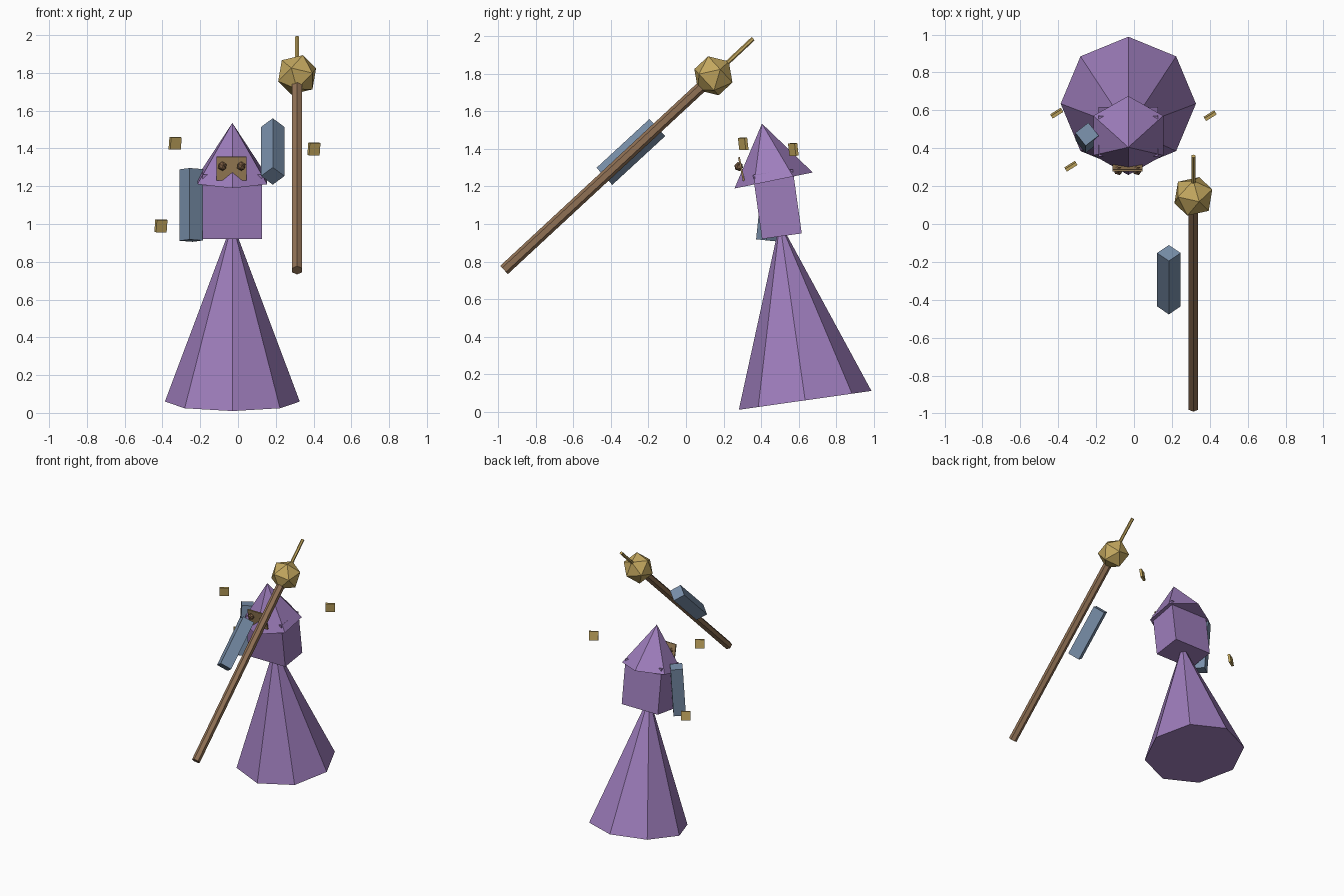
import bpy
import math
from mathutils import Vector, Matrix

cube = bpy.data.objects.get("Cube")
if cube:
    bpy.data.objects.remove(cube, do_unlink=True)


def material(name, color):
    m = bpy.data.materials.new(name)
    m.use_nodes = True
    m.diffuse_color = (*color, 1)
    m.node_tree.nodes["Principled BSDF"].inputs["Base Color"].default_value = (*color, 1)
    return m


purple = material("purple cloth", (0.34, 0.205, 0.50))
blue = material("slate blue", (0.19, 0.275, 0.40))
wood = material("brown wood", (0.28, 0.165, 0.09))
gold = material("gold", (0.55, 0.39, 0.115))
tan = material("tan plate", (0.34, 0.22, 0.10))
dark = material("dark brown", (0.20, 0.11, 0.055))


def finish(name, mat):
    ob = bpy.context.object
    ob.name = name
    ob.data.materials.append(mat)
    return ob


def rod(name, start, end, r1, r2, sides, mat, yaw=0):
    """Straight prism or cone from start to end, tilted only in the yz plane."""
    a, b = Vector(start), Vector(end)
    d = b - a
    tilt = math.atan2(-d.y, d.z)
    bpy.ops.mesh.primitive_cone_add(vertices=sides, radius1=r1, radius2=r2,
                                    depth=d.length, location=(a + b) / 2)
    ob = finish(name, mat)
    turn = Matrix.Rotation(tilt, 3, 'X') @ Matrix.Rotation(math.radians(yaw), 3, 'Z')
    ob.rotation_euler = turn.to_euler()
    return ob


def box(name, center, size, mat, tilt=0, yaw=0):
    bpy.ops.mesh.primitive_cube_add(size=1, location=center)
    ob = finish(name, mat)
    ob.scale = size
    ob.rotation_euler = (math.radians(tilt), 0, math.radians(yaw))
    return ob


def ball(name, center, radius, mat, tilt=0):
    bpy.ops.mesh.primitive_ico_sphere_add(subdivisions=1, radius=radius, location=center)
    ob = finish(name, mat)
    ob.rotation_euler.x = math.radians(tilt)
    return ob


# Robe, torso and hood, all leaning forward
MID = -0.03
rod("robe", (MID, 0.635, 0.06), (MID, 0.50, 1.01), 0.357, 0, 8, purple)
box("torso", (MID, 0.487, 1.106), (0.314, 0.214, 0.345), purple, tilt=8)
rod("hood", (MID, 0.467, 1.232), (MID, 0.405, 1.535), 0.213, 0, 6, purple)

# Face plate with two eyes
box("face_plate", (MID - 0.004, 0.295, 1.293), (0.158, 0.01, 0.128), tan, tilt=11.6)
for side, x in (("right", -0.083), ("left", 0.017)):
    ball(side + "_eye", (x, 0.281, 1.306), 0.025, dark, tilt=11.6)

# Arms: one hanging, one raised along the staff
rod("right_arm", (-0.248, 0.435, 0.912), (-0.248, 0.474, 1.29), 0.062, 0.062, 4, blue, yaw=-7)
rod("left_arm", (0.184, -0.435, 1.254), (0.184, -0.153, 1.514), 0.062, 0.062, 4, blue)

# Staff with faceted orb and spike
STAFF_X = 0.313
orb = (STAFF_X, 0.146, 1.79)
rod("staff", (STAFF_X, -0.97, 0.755), orb, 0.03, 0.03, 6, wood)
ball("staff_orb", orb, 0.112, gold, tilt=-47.2)
rod("staff_spike", orb, (STAFF_X, 0.358, 1.988), 0.012, 0.012, 6, gold)

# Floating charms
for i, place in enumerate(((-0.333, 0.305, 1.427), (0.402, 0.572, 1.397), (-0.408, 0.585, 0.99))):
    box(f"charm_{i + 1}", place, (0.066, 0.017, 0.066), gold, tilt=8, yaw=32)
